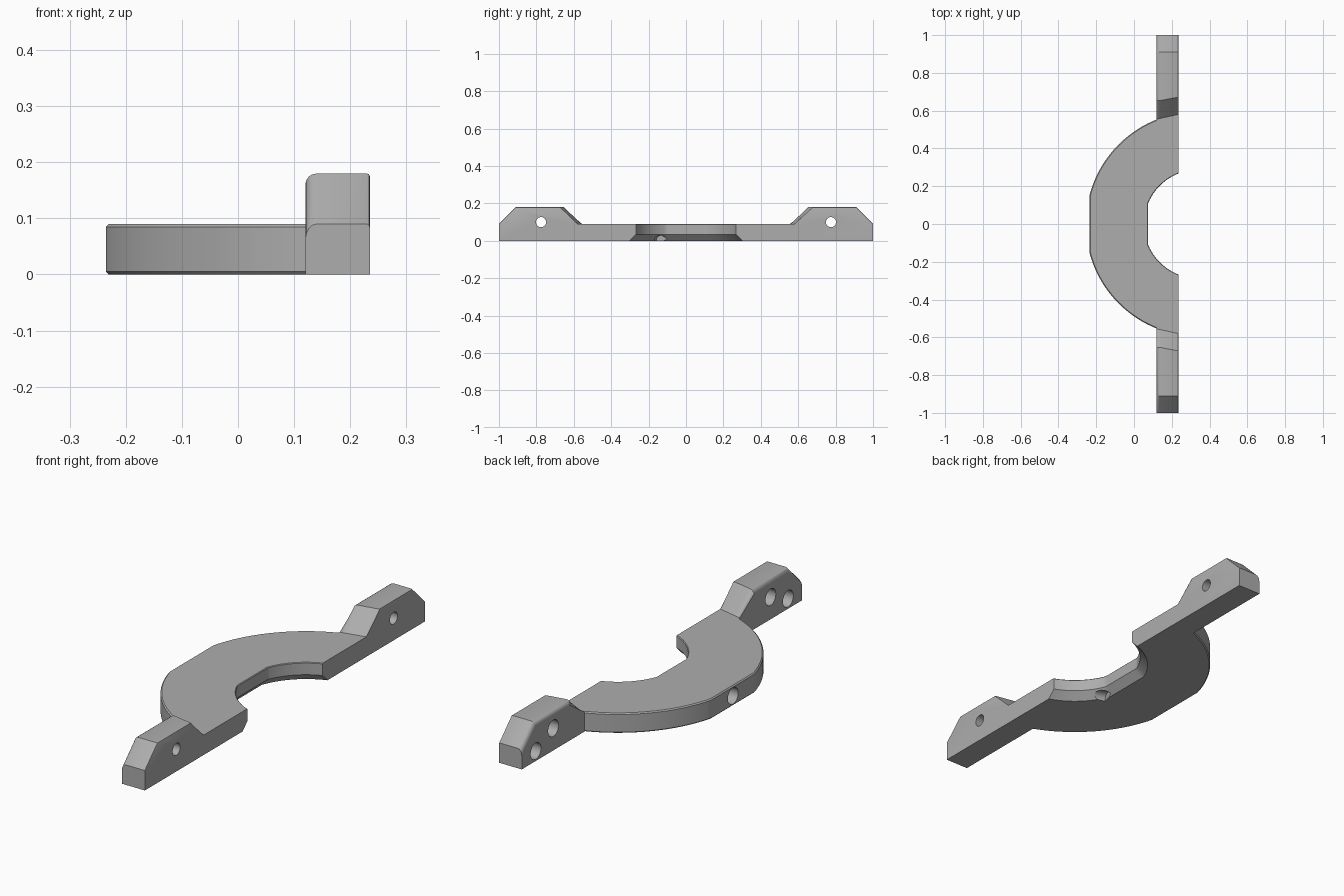
import bpy, bmesh, math
from mathutils import Matrix, Vector

if "Cube" in bpy.data.objects:
    bpy.data.objects.remove(bpy.data.objects["Cube"])

grey = bpy.data.materials.new("plain grey")
grey.use_nodes = True
colour = (0.42, 0.42, 0.42, 1)
grey.diffuse_color = colour
grey.node_tree.nodes["Principled BSDF"].inputs["Base Color"].default_value = colour

FACE_X, BACK_X, LUG_X = 0.235, -0.235, 0.12
CENTRE_X, R_OUT, R_IN = 0.34, 0.5955, 0.287
THICK, TOP, EDGE = 0.09, 0.18, 0.005


def finish(bm, name):
    bmesh.ops.recalc_face_normals(bm, faces=bm.faces)
    mesh = bpy.data.meshes.new(name)
    bm.to_mesh(mesh)
    bm.free()
    mesh.materials.append(grey)
    ob = bpy.data.objects.new(name, mesh)
    bpy.context.collection.objects.link(ob)
    return ob


def make_half_ring():
    # Section is swept round the bore; each corner stops at the flat mating face
    section = [(R_OUT - EDGE, 0), (R_OUT, EDGE), (R_OUT, THICK - EDGE),
               (R_OUT - EDGE, THICK), (R_IN + 0.003, THICK), (R_IN, THICK - 0.003),
               (R_IN, 0.035), (R_IN + 0.033, 0)]
    half = 37
    bm = bmesh.new()
    rows = []
    for i in range(-half, half + 1):
        row = []
        for r, z in section:
            a = i / half * math.acos((CENTRE_X - FACE_X) / r)
            # Rear of the ring is trimmed flat
            limit = BACK_X + max(0, R_OUT - r)
            x = max(CENTRE_X - r * math.cos(a), limit)
            row.append(bm.verts.new((x, r * math.sin(a), z)))
        rows.append(row)
    n = len(section)
    for a, b in zip(rows, rows[1:]):
        for j in range(n):
            k = (j + 1) % n
            bm.faces.new((a[j], a[k], b[k], b[j]))
    bm.faces.new(rows[0])
    bm.faces.new(rows[-1])
    return finish(bm, "half_ring_bracket")


def make_lug(side):
    # Side profile as (y, z, y shift on the mating face)
    profile = [(0.48, 0, 0), (1, 0, 0), (1, THICK, 0), (0.91, TOP, 0),
               (0.65, TOP, 0.022), (0.555, THICK, 0.025), (0.48, THICK, 0)]
    bm = bmesh.new()
    back = [bm.verts.new((LUG_X, side * y, z)) for y, z, s in profile]
    front = [bm.verts.new((FACE_X, side * (y + s), z)) for y, z, s in profile]
    bm.faces.new(back)
    bm.faces.new(front)
    n = len(profile)
    for j in range(n):
        k = (j + 1) % n
        bm.faces.new((back[j], back[k], front[k], front[j]))
    bmesh.ops.recalc_face_normals(bm, faces=bm.faces)

    def upper_rim(x):
        return [e for e in bm.edges
                if all(abs(v.co.x - x) < 1e-4 for v in e.verts)
                and sum(v.co.z for v in e.verts) / 2 > THICK + 0.01]

    # Large round on the rear rim, tiny bevel on the mating rim
    bmesh.ops.bevel(bm, geom=upper_rim(LUG_X), offset=0.02, segments=4,
                    profile=0.5, affect='EDGES')
    bmesh.ops.bevel(bm, geom=upper_rim(FACE_X), offset=EDGE, segments=2,
                    profile=0.5, affect='EDGES')
    return finish(bm, "lug")


def make_bore(start, end, radius):
    a, b = Vector(start), Vector(end)
    turn = (b - a).to_track_quat('Z', 'Y').to_matrix().to_4x4()
    bm = bmesh.new()
    bmesh.ops.create_cone(bm, cap_ends=True, segments=32, radius1=radius, radius2=radius,
                          depth=(b - a).length,
                          matrix=Matrix.Translation((a + b) / 2) @ turn)
    return finish(bm, "bore_cutter")


def combine(body, other, operation):
    mod = body.modifiers.new("join", 'BOOLEAN')
    mod.operation = operation
    mod.solver = 'EXACT'
    mod.object = other
    bpy.context.view_layer.objects.active = body
    bpy.ops.object.modifier_apply(modifier=mod.name)
    bpy.data.objects.remove(other)


body = make_half_ring()
for side in (1, -1):
    combine(body, make_lug(side), 'UNION')

# Each lug has a counterbored screw hole and a blind pocket
for side in (1, -1):
    y = side * 0.775
    combine(body, make_bore((0.1, y, 0.1), (0.3, y, 0.1), 0.027), 'DIFFERENCE')
    combine(body, make_bore((0.1, y, 0.1), (0.18, y, 0.1), 0.037), 'DIFFERENCE')
    y = side * 0.9
    combine(body, make_bore((0.1, y, 0.045), (0.18, y, 0.045), 0.037), 'DIFFERENCE')

# Pocket in the rear flat and a small notch in the bore chamfer
combine(body, make_bore((-0.3, 0, 0.045), (-0.17, 0, 0.045), 0.037), 'DIFFERENCE')
combine(body, make_bore((0.04, -0.13, 0), (0.15, -0.16, -0.005), 0.03), 'DIFFERENCE')

bpy.ops.object.select_all(action='DESELECT')
body.select_set(True)
bpy.context.view_layer.objects.active = body
bpy.ops.object.shade_smooth_by_angle(angle=math.radians(28))
